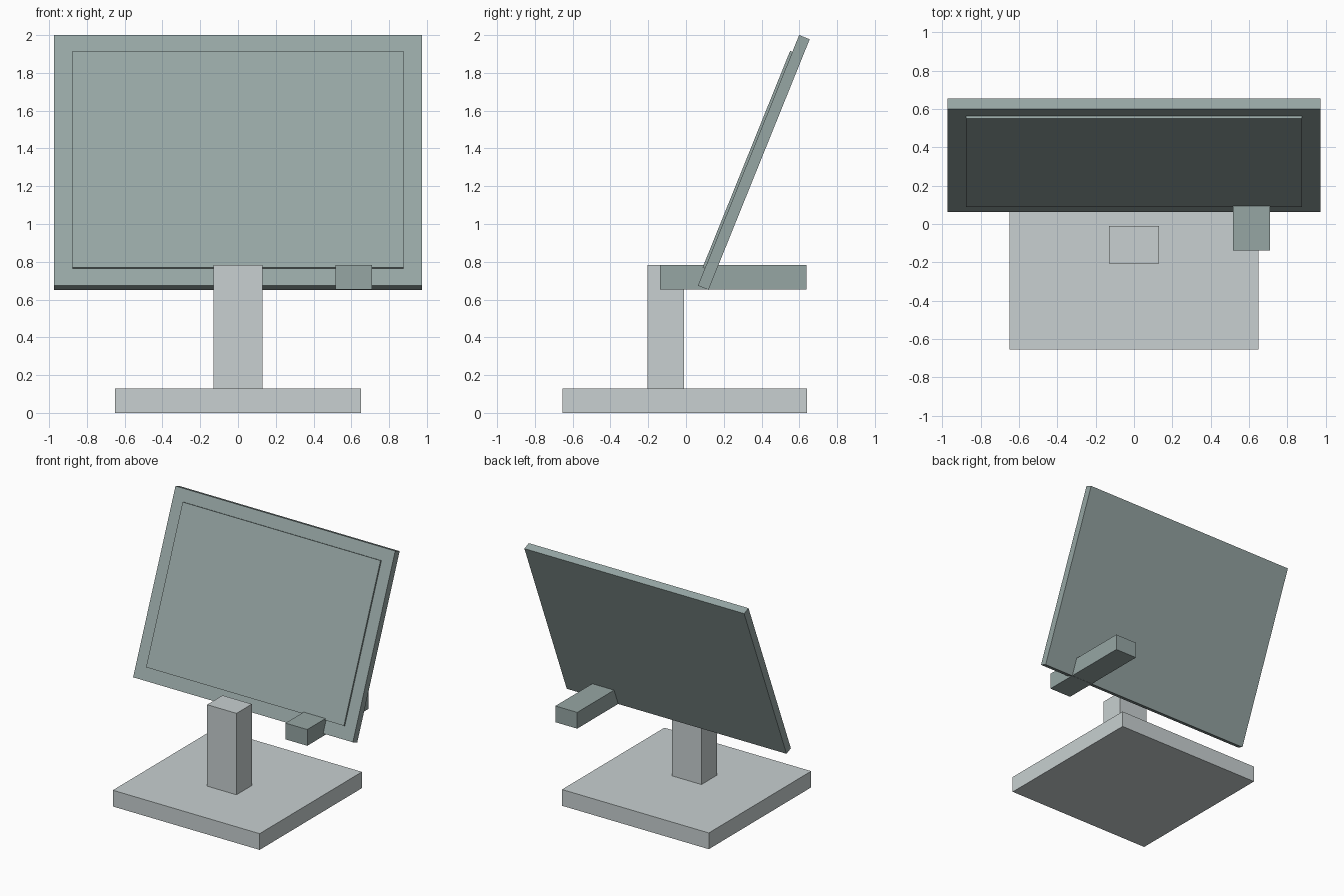
import bpy, bmesh, math
from mathutils import Matrix, Vector

if "Cube" in bpy.data.objects:
    bpy.data.objects.remove(bpy.data.objects["Cube"])


def material(name, rgb):
    lin = [(c / 255 / 12.92) if c / 255 <= 0.04045 else ((c / 255 + 0.055) / 1.055) ** 2.4 for c in rgb]
    m = bpy.data.materials.new(name)
    m.diffuse_color = (*lin, 1)
    m.use_nodes = True
    m.node_tree.nodes["Principled BSDF"].inputs["Base Color"].default_value = m.diffuse_color
    return m


light_grey = material("light grey", (200, 208, 209))
slate_grey = material("slate grey", (150, 166, 164))


def box(name, mat, lo, hi, matrix=None):
    """Box between two corners, optionally moved by a matrix."""
    lo, hi = Vector(lo), Vector(hi)
    bm = bmesh.new()
    bmesh.ops.create_cube(bm, size=1)
    bm.transform(Matrix.Translation((lo + hi) / 2) @ Matrix.Diagonal((*(hi - lo), 1)))
    if matrix:
        bm.transform(matrix)
    mesh = bpy.data.meshes.new(name)
    bm.to_mesh(mesh)
    bm.free()
    mesh.materials.append(mat)
    obj = bpy.data.objects.new(name, mesh)
    bpy.context.collection.objects.link(obj)
    return obj


# Stand
box("base", light_grey, (-0.65, -0.655, 0), (0.65, 0.64, 0.13))
box("neck", light_grey, (-0.13, -0.205, 0.13), (0.13, -0.01, 0.782))

# Side bar passing through the panel
box("side_bar", slate_grey, (0.517, -0.138, 0.652), (0.71, 0.638, 0.782))

# Tilted panel: local origin is its lower front edge
tilt = Matrix.Translation((0, 0.063, 0.6735)) @ Matrix.Rotation(math.radians(-22), 4, 'X')
box("panel", slate_grey, (-0.973, 0, 0), (0.973, 0.06, 1.431), tilt)
box("screen", slate_grey, (-0.876, -0.013, 0.099), (0.876, 0.01, 1.335), tilt)
